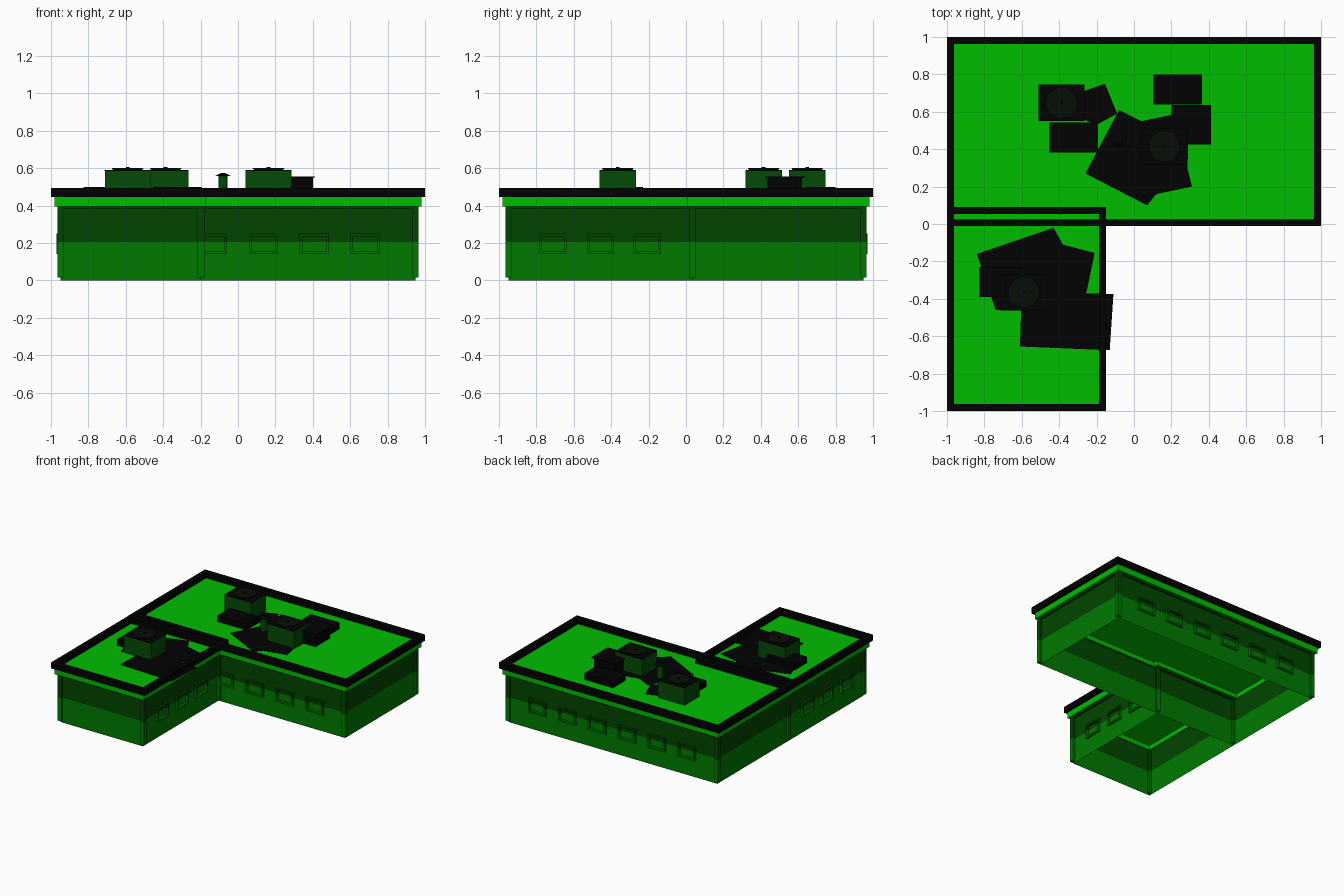
import bpy, bmesh, math
from mathutils import Vector

if "Cube" in bpy.data.objects:
    bpy.data.objects.remove(bpy.data.objects["Cube"])


def mat(name, col):
    m = bpy.data.materials.new(name)
    m.diffuse_color = (*col, 1)
    m.use_nodes = True
    m.node_tree.nodes["Principled BSDF"].inputs["Base Color"].default_value = m.diffuse_color
    return m


ROOF = mat("bright green", (0.0, 0.51, 0.0))
WALL = mat("mid green", (0.0, 0.195, 0.0))
BAND = mat("deep green", (0.0, 0.06, 0.0))
UNIT = mat("unit green", (0.001, 0.068, 0.002))
BLACK = mat("soft black", (0.0005, 0.0005, 0.0005))
GREY = mat("fan dark grey", (0.002, 0.004, 0.002))
DECK = 0.448  # height of the sunken roof surface


def finish(name, bm, *mats):
    me = bpy.data.meshes.new(name)
    bm.to_mesh(me)
    bm.free()
    for m in mats:
        me.materials.append(m)
    ob = bpy.data.objects.new(name, me)
    bpy.context.collection.objects.link(ob)
    return ob


def add_box(bm, x0, x1, y0, y1, z0, z1):
    r = bmesh.ops.create_cube(bm, size=1)
    for v in r["verts"]:
        v.co = Vector((x0 if v.co.x < 0 else x1,
                       y0 if v.co.y < 0 else y1,
                       z0 if v.co.z < 0 else z1))


def box(name, m, *dims):
    bm = bmesh.new()
    add_box(bm, *dims)
    return finish(name, bm, m)


def banded(name, bm, split=0.205):
    """Cut at a height and paint the upper part with the darker band."""
    bmesh.ops.bisect_plane(bm, geom=bm.verts[:] + bm.edges[:] + bm.faces[:],
                           plane_co=(0, 0, split), plane_no=(0, 0, 1))
    for f in bm.faces:
        f.material_index = int(f.calc_center_median().z > split)
    return finish(name, bm, WALL, BAND)


def ring(name, m, x0, x1, y0, y1, z0, z1, w):
    bm = bmesh.new()
    add_box(bm, x0, x1, y0, y0 + w, z0, z1)
    add_box(bm, x0, x1, y1 - w, y1, z0, z1)
    add_box(bm, x0, x0 + w, y0 + w, y1 - w, z0, z1)
    add_box(bm, x1 - w, x1, y0 + w, y1 - w, z0, z1)
    return finish(name, bm, m)


def plate(name, pts, z0=DECK, z1=DECK + 0.003):
    bm = bmesh.new()
    f = bm.faces.new([bm.verts.new((x, y, z0)) for x, y in pts])
    r = bmesh.ops.extrude_face_region(bm, geom=[f])
    for v in r["geom"]:
        if isinstance(v, bmesh.types.BMVert):
            v.co.z = z1
    bmesh.ops.recalc_face_normals(bm, faces=bm.faces[:])
    return finish(name, bm, BLACK)


def cyl(name, m, x, y, z0, z1, r0, r1, n=16):
    bm = bmesh.new()
    bmesh.ops.create_cone(bm, cap_ends=True, segments=n, radius1=r0, radius2=r1, depth=z1 - z0)
    bmesh.ops.translate(bm, verts=bm.verts[:], vec=(x, y, (z0 + z1) / 2))
    return finish(name, bm, m)


def walls(name, pts, closed):
    """Open-bottomed wall sheets following a plan outline."""
    bm = bmesh.new()
    n = len(pts)
    for i in range(n if closed else n - 1):
        (ax, ay), (bx, by) = pts[i], pts[(i + 1) % n]
        bm.faces.new([bm.verts.new(c) for c in ((ax, ay, 0), (bx, by, 0), (bx, by, 0.43), (ax, ay, 0.43))])
    banded(name, bm)


# Wall shells of both wings
walls("main_wing_walls", [(-0.95, 0.035), (0.95, 0.035), (0.95, 0.95), (-0.95, 0.95)], True)
walls("front_wing_walls", [(-0.95, 0.035), (-0.95, -0.95), (-0.2, -0.95), (-0.2, 0.035)], False)

# Corner posts
bm = bmesh.new()
for x, y in [(-0.948, 0.948), (0.948, 0.948), (0.948, 0.033), (-0.948, 0.033),
             (-0.948, -0.948), (-0.198, -0.948), (-0.198, 0.033)]:
    add_box(bm, x - 0.018, x + 0.018, y - 0.018, y + 0.018, 0.015, 0.385)
banded("corner_posts", bm)


# Window frames standing proud of the outer wall face
def frame(bm, axis, c, wall, out, w=0.078, z0=0.14, z1=0.25, t=0.014, d=0.02):
    d0, d1 = sorted((wall + 0.001 * out, wall + d * out))
    for a0, a1, b0, b1 in [(c - w, c + w, z0, z0 + t), (c - w, c + w, z1 - t, z1),
                           (c - w, c - w + t, z0 + t, z1 - t), (c + w - t, c + w, z0 + t, z1 - t)]:
        if axis == "x":
            add_box(bm, a0, a1, d0, d1, b0, b1)
        else:
            add_box(bm, d0, d1, a0, a1, b0, b1)


bm = bmesh.new()
for i in range(6):
    cx = -0.68 + 0.272 * i
    frame(bm, "x", cx, 0.95, 1)
    if cx > -0.2:
        frame(bm, "x", cx, 0.035, -1)
for cy in (-0.71, -0.457, -0.207):
    frame(bm, "y", cy, -0.2, 1, 0.073)
    frame(bm, "y", cy, -0.95, -1, 0.073)
banded("window_frames", bm)

# Fascia, sunken roof deck and black parapet for each wing
for wing, (x0, x1, y0, y1), dz in [("main", (-1, 1, -0.012, 1), 0),
                                   ("front", (-1, -0.15, -1, 0.09), 0.001)]:
    ring(wing + "_fascia", ROOF, x0 + 0.02, x1 - 0.02, y0 + 0.02, y1 - 0.02, 0.395 + dz, 0.447, 0.032)
    ring(wing + "_eave_line", BAND, x0 + 0.035, x1 - 0.035, y0 + 0.035, y1 - 0.035, 0.383 + dz, 0.395 + dz, 0.016)
    box(wing + "_roof_deck", ROOF, x0 + 0.03, x1 - 0.03, y0 + 0.03, y1 - 0.03, 0.43 + dz, DECK - dz)
    ring(wing + "_parapet", BLACK, x0, x1, y0, y1, 0.445 + dz, 0.495 - dz, 0.037)

# Dark roof patches
plate("roof_patch_a", [(-0.26, 0.27), (-0.08, 0.61), (0.04, 0.55), (0.28, 0.6), (0.29, 0.4),
                       (0.285, 0.3), (0.31, 0.2), (0.12, 0.16), (0.07, 0.1)])
plate("roof_patch_b", [(-0.32, 0.58), (-0.27, 0.71), (-0.155, 0.75), (-0.09, 0.59), (-0.2, 0.53)])
plate("roof_patch_c", [(-0.84, -0.16), (-0.43, -0.02), (-0.38, -0.11), (-0.21, -0.155),
                       (-0.255, -0.37), (-0.6, -0.46), (-0.74, -0.46)])
plate("roof_patch_d", [(-0.6, -0.36), (-0.11, -0.375), (-0.13, -0.675), (-0.61, -0.655)],
      DECK + 0.001, DECK + 0.004)

# Low black equipment plinths
for i, (x, y) in enumerate([(-0.322, 0.462), (0.234, 0.72), (-0.695, -0.31)]):
    box(f"equipment_plinth_{i + 1}", BLACK, x - 0.13, x + 0.13, y - 0.08, y + 0.08, DECK, 0.5)

# Rooftop fan units
for i, (x, y) in enumerate([(-0.387, 0.648), (0.163, 0.415), (-0.59, -0.365)]):
    box(f"fan_unit_{i + 1}", UNIT, x - 0.122, x + 0.122, y - 0.097, y + 0.097, DECK, 0.587)
    box(f"fan_unit_lid_{i + 1}", BLACK, x - 0.123, x + 0.123, y - 0.098, y + 0.098, 0.586, 0.591)
    cyl(f"fan_shroud_{i + 1}", GREY, x, y, 0.591, 0.6, 0.078, 0.085)
    cyl(f"fan_hub_{i + 1}", BLACK, x, y, 0.6, 0.607, 0.01, 0.01, 8)

# Low vent box with an overhanging lid
box("vent_box", BLACK, 0.21, 0.4, 0.435, 0.62, DECK, 0.55)
box("vent_box_lid", BLACK, 0.2, 0.413, 0.425, 0.635, 0.549, 0.556)

# Flue pipe with cap
cyl("flue_pipe", UNIT, -0.08, 0.45, DECK, 0.56, 0.024, 0.024, 12)
cyl("flue_cap", BLACK, -0.08, 0.45, 0.558, 0.573, 0.042, 0.012, 12)
